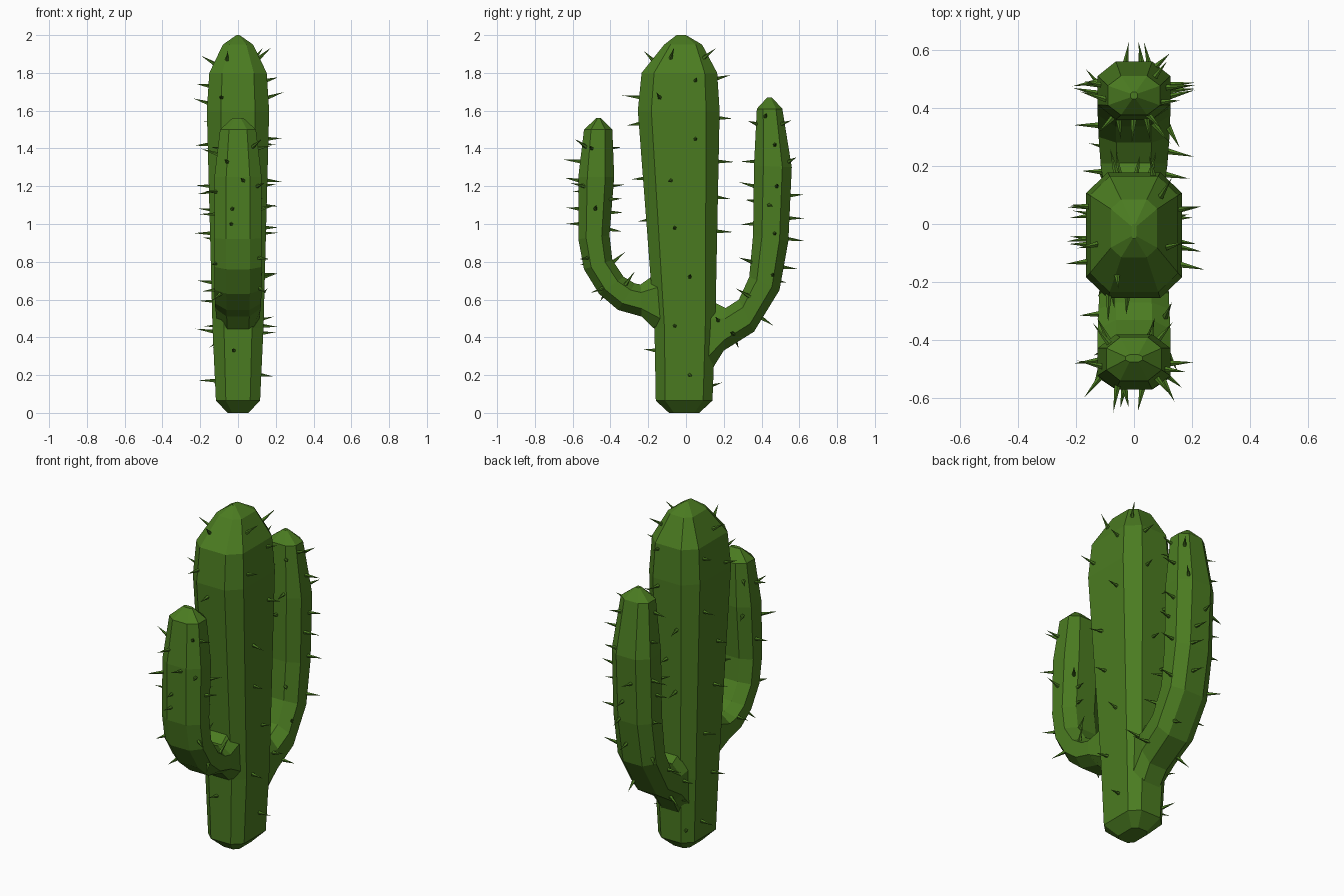
import bpy, bmesh, random
from mathutils import Vector
from mathutils.bvhtree import BVHTree

if "Cube" in bpy.data.objects:
    bpy.data.objects.remove(bpy.data.objects["Cube"])

random.seed(4)
green = bpy.data.materials.new("cactus_green")
green.diffuse_color = (0.07, 0.2, 0.015, 1)
green.use_nodes = True
green.node_tree.nodes["Principled BSDF"].inputs["Base Color"].default_value = green.diffuse_color


def finish(bm, name):
    bmesh.ops.recalc_face_normals(bm, faces=bm.faces)
    mesh = bpy.data.meshes.new(name)
    bm.to_mesh(mesh)
    mesh.materials.append(green)
    obj = bpy.data.objects.new(name, mesh)
    bpy.context.collection.objects.link(obj)


def loft(name, rings, fx, fy):
    """Octagon tube; ring = (y0, z0, y1, z1, half width in x)."""
    bm = bmesh.new()
    loops = []
    for y0, z0, y1, z1, w in rings:
        a, b = Vector((0, y0, z0)), Vector((0, y1, z1))
        mid, half = (a + b) / 2, (b - a) / 2
        shape = [(1, fy), (fx, 1), (-fx, 1), (-1, fy),
                 (-1, -fy), (-fx, -1), (fx, -1), (1, -fy)]
        loops.append([bm.verts.new(mid + Vector((w * u, 0, 0)) + half * v) for u, v in shape])
    for p, q in zip(loops, loops[1:]):
        for i in range(8):
            j = (i + 1) % 8
            bm.faces.new((p[i], p[j], q[j], q[i]))
    bm.faces.new(loops[0])
    bm.faces.new(loops[-1])
    bmesh.ops.recalc_face_normals(bm, faces=bm.faces)
    tree = BVHTree.FromBMesh(bm)
    finish(bm, name)
    bm.free()
    return tree


def add_spine(bm, base, direction, length):
    rot = direction.to_track_quat('Z', 'Y').to_matrix().to_4x4()
    rot.translation = base + direction * (length / 2 - 0.012)
    bmesh.ops.create_cone(bm, cap_ends=True, segments=5, radius1=0.012,
                          radius2=0.0, depth=length, matrix=rot)


def spines(name, tree, sides, front, back, spread):
    """Spines on both x sides at (y, z), and on the -y / +y sides at heights z."""
    rays = []
    for y, z in sides:
        rays.append((Vector((2, y, z)), Vector((-1, 0, 0))))
        rays.append((Vector((-2, y + 0.01, z - 0.03)), Vector((1, 0, 0))))
    for sign, heights in ((-1, front), (1, back)):
        for z in heights:
            x = random.uniform(-spread, spread)
            rays.append((Vector((x, sign * 2, z)), Vector((0, -sign, 0))))
    bm = bmesh.new()
    for origin, ray in rays:
        hit, normal, _, _ = tree.ray_cast(origin, ray)
        if hit is None:
            continue
        lean = Vector((random.uniform(-.25, .25), random.uniform(-.25, .25), random.uniform(-.1, .3)))
        add_spine(bm, hit, (normal + lean).normalized(), random.uniform(0.07, 0.105))
    finish(bm, name)
    bm.free()


# Trunk
trunk = loft("trunk", [
    (-0.09, 0, 0.07, 0, 0.055), (-0.16, 0.065, 0.14, 0.065, 0.117),
    (-0.167, 0.45, 0.155, 0.45, 0.135), (-0.255, 1.6, 0.178, 1.6, 0.165),
    (-0.235, 1.8, 0.165, 1.8, 0.152), (-0.115, 1.95, 0.085, 1.95, 0.08),
    (-0.05, 2.0, 0.0, 2.0, 0.008)], 0.55, 0.67)
spines("trunk_spines", trunk,
       [(-0.08, 1.88), (0.05, 1.76), (-0.14, 1.67), (0.05, 1.45), (-0.08, 1.23),
        (-0.06, 0.98), (0.02, 0.72), (-0.06, 0.46), (0.02, 0.2)],
       [1.87, 1.67, 1.53, 1.24, 1.02, 0.33],
       [1.88, 1.77, 1.56, 1.33, 1.14, 0.96, 0.33, 0.14], 0.11)

# Taller back arm
back_arm = loft("back_arm", [
    (0.10, 0.17, 0.10, 0.61, 0.10), (0.20, 0.33, 0.21, 0.555, 0.115),
    (0.36, 0.43, 0.28, 0.60, 0.122), (0.495, 0.65, 0.335, 0.72, 0.125),
    (0.542, 0.91, 0.355, 0.94, 0.125), (0.56, 1.3, 0.36, 1.31, 0.125),
    (0.51, 1.61, 0.375, 1.61, 0.09), (0.455, 1.67, 0.43, 1.67, 0.012)], 0.5, 0.5)
spines("back_arm_spines", back_arm,
       [(0.42, 1.57), (0.47, 1.42), (0.48, 1.2), (0.44, 1.1), (0.47, 0.95),
        (0.46, 0.73), (0.33, 0.62), (0.25, 0.42), (0.17, 0.49)],
       [1.53, 1.33, 1.2, 1.12, 1.0, 0.8],
       [1.53, 1.33, 1.15, 1.03, 0.92, 0.77, 0.5], 0.09)

# Shorter front arm
front_arm = loft("front_arm", [
    (-0.10, 0.38, -0.10, 0.78, 0.11), (-0.235, 0.51, -0.24, 0.68, 0.12),
    (-0.36, 0.545, -0.27, 0.685, 0.122), (-0.46, 0.63, -0.33, 0.72, 0.125),
    (-0.54, 0.76, -0.39, 0.81, 0.125), (-0.57, 0.92, -0.405, 0.94, 0.125),
    (-0.57, 1.25, -0.38, 1.25, 0.125), (-0.54, 1.5, -0.39, 1.5, 0.095),
    (-0.475, 1.56, -0.45, 1.56, 0.03)], 0.5, 0.5)
spines("front_arm_spines", front_arm,
       [(-0.5, 1.4), (-0.54, 1.2), (-0.48, 1.08), (-0.52, 0.82), (-0.44, 0.66), (-0.32, 0.68)],
       [1.41, 1.33, 1.23, 1.08, 1.0],
       [1.4, 1.2, 1.13, 1.06, 0.97, 0.8], 0.09)
